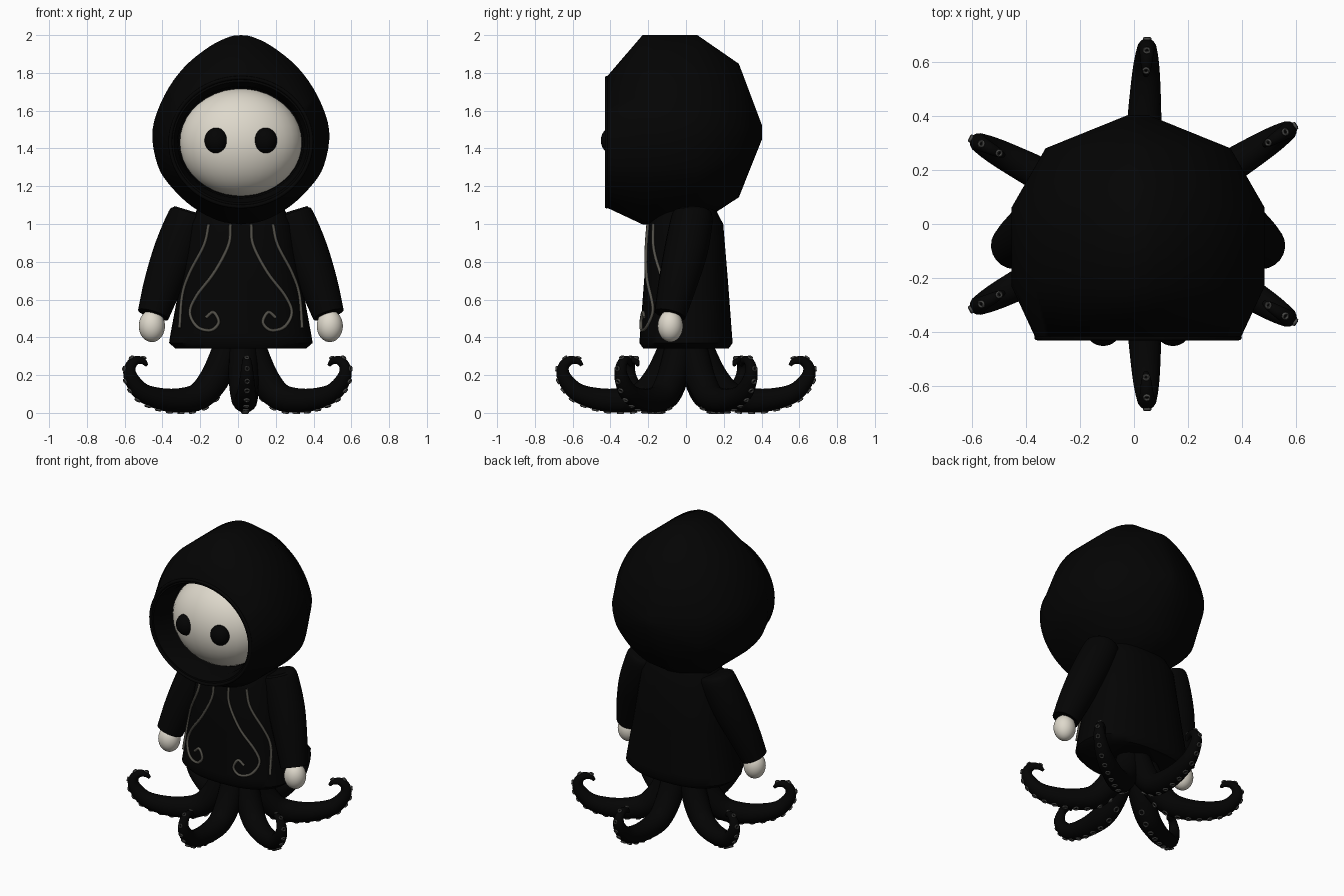
import bpy, bmesh, math
from mathutils import Vector

if "Cube" in bpy.data.objects:
    bpy.data.objects.remove(bpy.data.objects["Cube"])

CX = 0.015  # symmetry plane of the figure


def material(name, rgb):
    m = bpy.data.materials.new(name)
    m.diffuse_color = (*rgb, 1)
    m.use_nodes = True
    m.node_tree.nodes["Principled BSDF"].inputs["Base Color"].default_value = m.diffuse_color
    return m


BLACK = material("black_cloth", (0.0011, 0.0011, 0.0011))
BONE = material("bone_white", (0.73, 0.69, 0.60))
TRIM = material("trim_grey", (0.085, 0.08, 0.066))
SUCKER = material("sucker_grey", (0.065, 0.065, 0.062))


def finish(bm, name, mat, angle=60):
    bmesh.ops.recalc_face_normals(bm, faces=bm.faces)
    me = bpy.data.meshes.new(name)
    bm.to_mesh(me)
    bm.free()
    me.materials.append(mat)
    ob = bpy.data.objects.new(name, me)
    bpy.context.collection.objects.link(ob)
    bpy.ops.object.select_all(action='DESELECT')
    bpy.context.view_layer.objects.active = ob
    ob.select_set(True)
    bpy.ops.object.shade_smooth_by_angle(angle=math.radians(angle))
    return ob


def spline(pts, steps=5):
    """Smooth path through the points (Catmull-Rom)."""
    p = [Vector(q) for q in pts]
    p = [2 * p[0] - p[1]] + p + [2 * p[-1] - p[-2]]
    out = []
    for i in range(1, len(p) - 2):
        a, b, c, d = p[i - 1:i + 3]
        for k in range(steps):
            t = k / steps
            out.append(0.5 * (2 * b + (c - a) * t + (2 * a - 5 * b + 4 * c - d) * t * t
                              + (3 * b - a - 3 * c + d) * t ** 3))
    return out + [p[-2]]


def skin(bm, rings, closed=False):
    """Bridge equal-sized rings of points, with end caps when open."""
    vs = [[bm.verts.new(q) for q in r] for r in rings]
    n = len(vs[0])
    for i in range(len(vs) - (0 if closed else 1)):
        a, b = vs[i], vs[(i + 1) % len(vs)]
        for j in range(n):
            bm.faces.new((a[j], a[(j + 1) % n], b[(j + 1) % n], b[j]))
    if not closed:
        bm.faces.new(vs[0])
        bm.faces.new(vs[-1])


def tube(bm, path, radii, side, n=12, closed=False):
    rings, m = [], len(path)
    for i, p in enumerate(path):
        if closed:
            t = path[(i + 1) % m] - path[i - 1]
        else:
            t = path[min(i + 1, m - 1)] - path[max(i - 1, 0)]
        t.normalize()
        u = (side - t * side.dot(t)).normalized()
        v = t.cross(u)
        rings.append([p + radii[i] * (u * math.cos(a) + v * math.sin(a))
                      for a in (2 * math.pi * k / n for k in range(n))])
    skin(bm, rings, closed)


def ellipsoid(name, center, radii, mat):
    bm = bmesh.new()
    bmesh.ops.create_uvsphere(bm, u_segments=32, v_segments=20, radius=1)
    for v in bm.verts:
        v.co = Vector(center) + Vector([c * r for c, r in zip(v.co, radii)])
    return finish(bm, name, mat)


# Hood: pointed outline carried through sections from front to back
half = spline([(0, .515), (.06, .506), (.165, .455), (.30, .345), (.405, .195), (.468, .01),
               (.44, -.175), (.367, -.29), (.255, -.395), (.12, -.467), (0, -.487)], 4)
outline = [(p.x, p.y) for p in half] + [(-p.x, p.y) for p in half[-2:0:-1]]


def drop(y, sx, sz):
    return [Vector((CX + x * sx, y, 1.485 + z * sz)) for x, z in outline]


def oval(y, rx, rz):
    angles = [math.atan2(z, x) for x, z in outline]
    return [Vector((CX + rx * math.cos(a), y, 1.433 + rz * math.sin(a))) for a in angles]


bm = bmesh.new()
skin(bm, [oval(-.24, .30, .26), oval(-.24, .328, .287), oval(-.36, .335, .295),
          oval(-.42, .355, .32), oval(-.42, .38, .346), drop(-.23, 1, 1), drop(.06, 1, 1),
          drop(.28, .73, .705), drop(.403, .08, .07)])
finish(bm, "hood", BLACK)

bm = bmesh.new()
ring = oval(-.42, .374, .341)
tube(bm, ring, [.01] * len(ring), Vector((0, 1, 0)), 8, True)
finish(bm, "hood_rim", BLACK)

# Face and eyes
ellipsoid("face", (CX, -.20, 1.432), (.328, .23, .288), BONE)
for s, side in ((-1, "left"), (1, "right")):
    ellipsoid(side + "_eye", (CX + s * .129, -.395, 1.442), (.063, .056, .068), BLACK)

# Robe: rounded sections that widen toward the hem
SECTIONS = [(.34, .345, .225), (.37, .38, .247), (.42, .372, .243), (.70, .32, .222),
            (1.0, .27, .197), (1.08, .23, .155)]
POWER = 2.4


def robe_size(z):
    for (z0, x0, y0), (z1, x1, y1) in zip(SECTIONS, SECTIONS[1:]):
        if z <= z1:
            t = (z - z0) / (z1 - z0)
            return x0 + (x1 - x0) * t, y0 + (y1 - y0) * t
    return SECTIONS[-1][1:]


def power(c):
    return math.copysign(abs(c) ** (2 / POWER), c)


bm = bmesh.new()
skin(bm, [[Vector((CX + rx * power(math.cos(a)), ry * power(math.sin(a)), z))
           for a in (2 * math.pi * k / 40 for k in range(40))] for z, rx, ry in SECTIONS])
finish(bm, "robe", BLACK, 50)

# Curling trim lines laid on the robe front
INNER = [(.055, 1.0), (.065, .89), (.14, .745), (.235, .62), (.27, .53), (.23, .455),
         (.158, .438), (.117, .48), (.145, .533), (.185, .505)]
OUTER = [(.17, 1.0), (.195, .89), (.27, .745), (.31, .625), (.325, .45)]
for s, side in ((-1, "left"), (1, "right")):
    for label, pts in (("inner", INNER), ("outer", OUTER)):
        path = []
        for p in spline(pts, 6):
            rx, ry = robe_size(p.y)
            k = max(0.02, 1 - min(1, p.x / rx) ** POWER) ** (1 / POWER)
            path.append(Vector((CX + s * p.x, -ry * k - .006, p.y)))
        bm = bmesh.new()
        tube(bm, path, [.0085] * len(path), Vector((0, 1, 0)), 8)
        finish(bm, side + "_" + label + "_trim", TRIM)

    # Sleeves and hands
    path = spline([(CX + s * .265, .035, 1.068), (CX + s * .278, .032, 1.03),
                   (CX + s * .345, 0, .86), (CX + s * .412, -.045, .68),
                   (CX + s * .464, -.085, .52)], 4)
    radii = [p.x for p in spline([(.09, 0), (.11, 0), (.115, 0), (.102, 0), (.084, 0)], 4)]
    bm = bmesh.new()
    tube(bm, path, radii, Vector((0, 1, 0)), 20)
    finish(bm, side + "_sleeve", BLACK)
    ellipsoid(side + "_hand", (CX + s * .471, -.083, .46), (.069, .067, .085), BONE)

# Tentacles: (distance from the centre, height, radius)
ARM = [(.05, .40, .075), (.09, .29, .079), (.15, .175, .079), (.235, .09, .073),
       (.35, .066, .065), (.47, .074, .058), (.578, .11, .049), (.644, .185, .038),
       (.650, .242, .030), (.617, .277, .024), (.575, .275, .018), (.55, .252, .009)]
profile = spline(ARM, 4)
# Each one: heading in degrees and sideways start
ROOTS = [(88, .025), (32, .015), (-32, .015), (-88, .025), (-152.5, .005), (152.5, .005)]
for num, (deg, x0) in enumerate(ROOTS, 1):
    a = math.radians(deg)
    out = Vector((math.cos(a), math.sin(a), 0))
    side = Vector((-out.y, out.x, 0))
    path = [Vector((x0, 0, p.y)) + out * p.x for p in profile]
    bm = bmesh.new()
    tube(bm, path, [p.z for p in profile], side, 16)
    finish(bm, "tentacle_%d" % num, BLACK)

    # Sucker rings evenly spaced along the underside
    bm = bmesh.new()
    run = 0
    for i in range(9, len(path) - 2):
        run += (path[i] - path[i - 1]).length
        if run < .045:
            continue
        run = 0
        t = (path[i + 1] - path[i - 1]).normalized()
        normal = side.cross(t)
        if normal.dot(out * t.z - Vector((0, 0, 1)) * t.dot(out)) < 0:
            normal = -normal
        r = .008 + .1 * profile[i].z
        c = path[i] + normal * (profile[i].z + .002)
        loop = [c + r * (t * math.cos(b) + side * math.sin(b))
                for b in (2 * math.pi * k / 10 for k in range(10))]
        tube(bm, loop, [.0052] * 10, normal, 6, True)
    finish(bm, "suckers_%d" % num, SUCKER)
